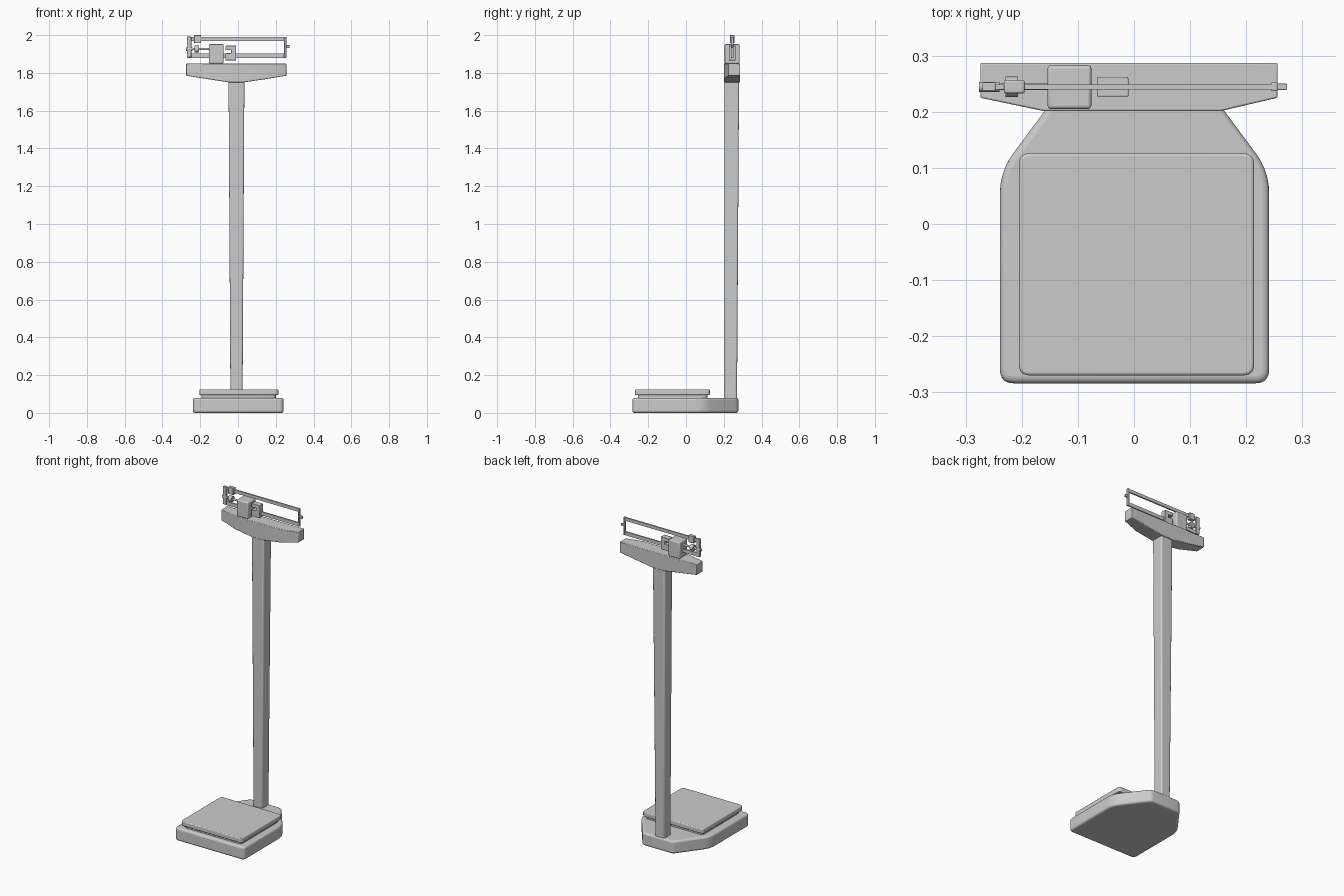
import bpy, bmesh, math

if "Cube" in bpy.data.objects:
    bpy.data.objects.remove(bpy.data.objects["Cube"])


def finish(name, bm, bevel=0.0, segs=2):
    bmesh.ops.recalc_face_normals(bm, faces=bm.faces)
    me = bpy.data.meshes.new(name)
    bm.to_mesh(me)
    bm.free()
    ob = bpy.data.objects.new(name, me)
    bpy.context.collection.objects.link(ob)
    if bevel:
        mod = ob.modifiers.new("edge_round", 'BEVEL')
        mod.width, mod.segments = bevel, segs
        mod.limit_method, mod.angle_limit = 'ANGLE', math.radians(50)
    bpy.ops.object.select_all(action='DESELECT')
    ob.select_set(True)
    bpy.context.view_layer.objects.active = ob
    bpy.ops.object.shade_smooth_by_angle(angle=math.radians(35))
    return ob


def loft(name, sections, bevel=0.0, segs=2):
    """Skin a list of equally sized point rings and cap the ends."""
    bm = bmesh.new()
    rings = [[bm.verts.new(p) for p in s] for s in sections]
    n = len(rings[0])
    for a, b in zip(rings, rings[1:]):
        for i in range(n):
            j = (i + 1) % n
            bm.faces.new((a[i], a[j], b[j], b[i]))
    bm.faces.new(rings[0])
    bm.faces.new(rings[-1])
    return finish(name, bm, bevel, segs)


def box(name, x, y, z, bevel=0.0, segs=2):
    ring = [(x[0], y[0]), (x[1], y[0]), (x[1], y[1]), (x[0], y[1])]
    return loft(name, [[(a, b, h) for a, b in ring] for h in z], bevel, segs)


def rounded(pts, radii, steps=5):
    """Round each corner of a 2D outline with a short curve."""
    out, n = [], len(pts)
    for i, (px, py) in enumerate(pts):
        r = radii[i]
        if r == 0:
            out.append((px, py))
            continue
        ends = []
        for qx, qy in (pts[i - 1], pts[(i + 1) % n]):
            d = math.hypot(qx - px, qy - py)
            ends.append((px + (qx - px) * r / d, py + (qy - py) * r / d))
        (ax, ay), (bx, by) = ends
        for k in range(steps + 1):
            t = k / steps
            u, v, w = (1 - t) ** 2, 2 * t * (1 - t), t * t
            out.append((u * ax + v * px + w * bx, u * ay + v * py + w * by))
    return out


def slab(name, outline, z, bevel=0.0, segs=2):
    return loft(name, [[(a, b, h) for a, b in outline] for h in z], bevel, segs)


def rod_x(name, x, y, z, r, sides=12):
    return loft(name, [[(px, y + r * math.cos(k * math.tau / sides),
                         z + r * math.sin(k * math.tau / sides))
                        for k in range(sides)] for px in x])


# Base casting, tapering towards the column
base = rounded([(-.239, -.284), (.241, -.284), (.241, .094), (.105, .277),
                (-.103, .277), (-.239, .094)], [.025, .025, .04, .02, .02, .04])
slab("base", base, (0, .08), .012, 4)

# Standing platform on its recessed riser
plate = rounded([(-.205, -.27), (.214, -.27), (.214, .126), (-.205, .126)], [.02] * 4)
slab("platform", plate, (.094, .124), .005, 3)
riser = rounded([(-.192, -.255), (.2, -.255), (.2, .113), (-.192, .113)], [.02] * 4)
slab("platform_riser", riser, (.07, .095))

# Column, slightly wider and deeper towards the top
loft("column", [[(-.008 + sx * w, y0 if sy < 0 else y1, z)
                 for sx, sy in ((-1, -1), (1, -1), (1, 1), (-1, 1))]
                for z, w, y0, y1 in ((.06, .032, .205, .27), (1.77, .042, .203, .281))],
     .008, 3)

# Head, narrowing towards both ends in height and depth
head = [(-.274, .225, 1.785), (-.16, .201, 1.767), (-.05, .201, 1.75),
        (.032, .201, 1.75), (.153, .201, 1.768), (.256, .225, 1.785)]
loft("head", [[(x, y, b), (x, .287, b), (x, .287, 1.85), (x, y, 1.85)]
              for x, y, b in head], .003)

# Beam frame
box("upper_beam", (-.268, .255), (.24, .249), (1.97, 1.99))
box("lower_beam", (-.268, .255), (.24, .249), (1.88, 1.902))
box("beam_left_post", (-.27, -.247), (.237, .252), (1.882, 1.992), .002)
box("beam_right_post", (.244, .256), (.237, .252), (1.88, 1.99), .002)
box("beam_pointer", (.25, .273), (.239, .25), (1.932, 1.947), .002)

# Zero adjustment screw with nut
rod_x("adjust_rod", (-.275, -.14), .2445, 1.926, .006)
rod_x("adjust_nut", (-.229, -.207), .2445, 1.926, .018, 16)
rod_x("adjust_end_cap", (-.276, -.24), .2445, 1.926, .009)

# Sliding weights
box("large_weight", (-.154, -.076), (.205, .283), (1.85, 1.952), .006, 3)
notch = [(-.066, 1.866), (-.01, 1.866), (-.01, 1.944), (-.066, 1.944),
         (-.066, 1.921), (-.036, 1.921), (-.036, 1.904), (-.066, 1.904)]
loft("small_weight", [[(x, y, z) for x, z in notch] for y in (.227, .262)], .002)
box("upper_slider", (-.232, -.195), (.233, .256), (1.957, 2.0), .003)
